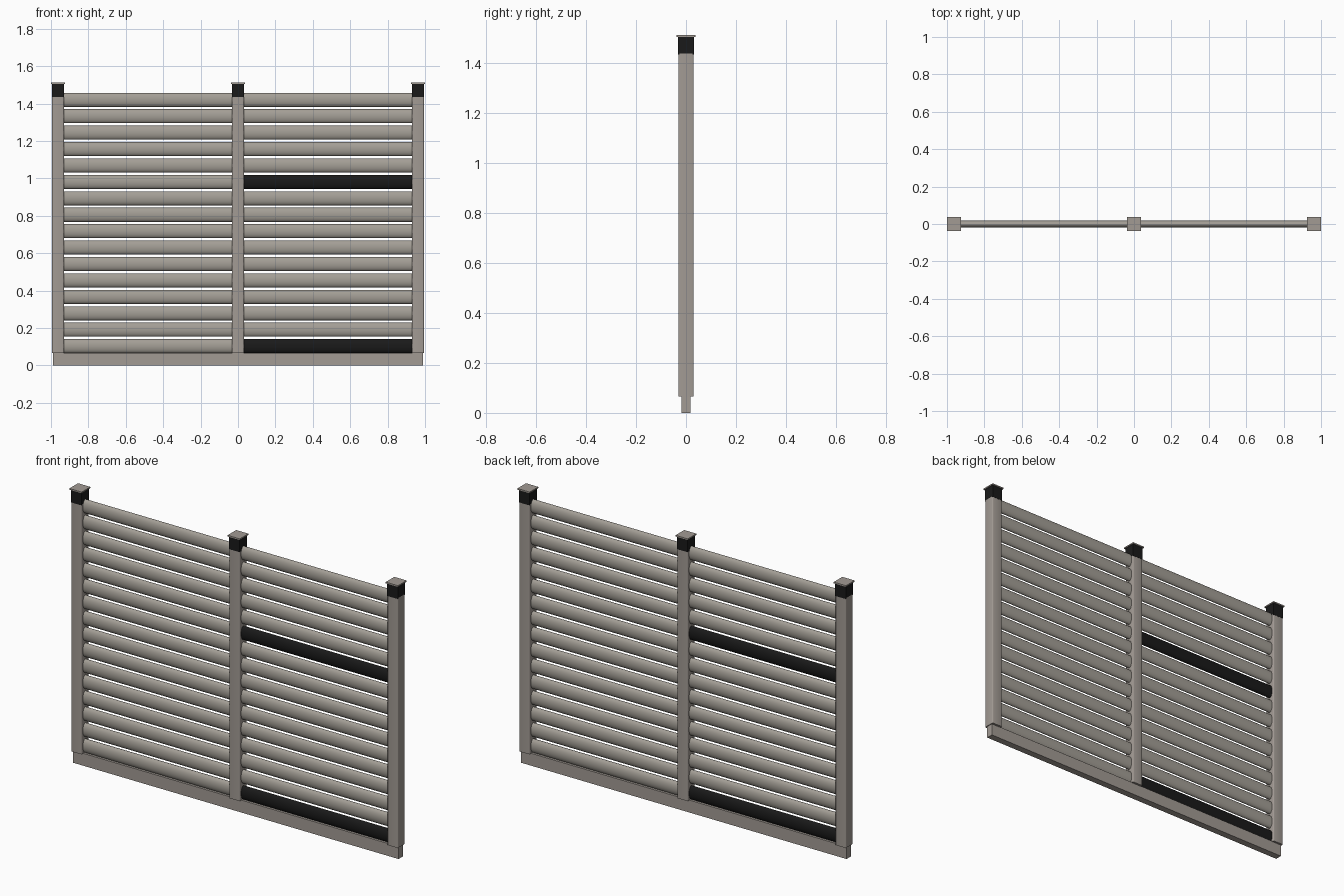
import bpy, bmesh, math

if "Cube" in bpy.data.objects:
    bpy.data.objects.remove(bpy.data.objects["Cube"])


def material(name, rgb):
    m = bpy.data.materials.new(name)
    m.diffuse_color = (*rgb, 1)
    m.use_nodes = True
    m.node_tree.nodes["Principled BSDF"].inputs["Base Color"].default_value = m.diffuse_color
    return m


GREY = material("warm grey", (0.36, 0.325, 0.295))
SLAT = material("slat grey", (0.37, 0.345, 0.305))
BLACK = material("black trim", (0.010, 0.010, 0.010))


def finish(name, bm, mats, smooth=True):
    me = bpy.data.meshes.new(name)
    bmesh.ops.recalc_face_normals(bm, faces=bm.faces)
    bm.to_mesh(me)
    bm.free()
    for m in mats:
        me.materials.append(m)
    ob = bpy.data.objects.new(name, me)
    bpy.context.collection.objects.link(ob)
    if smooth:
        bpy.ops.object.select_all(action='DESELECT')
        ob.select_set(True)
        bpy.context.view_layer.objects.active = ob
        bpy.ops.object.shade_smooth_by_angle(angle=math.radians(40))
    return ob


def box(name, x, hx, hy, z0, z1, mat, round_edges=0.0):
    bm = bmesh.new()
    bmesh.ops.create_cube(bm, size=1)
    for v in bm.verts:
        v.co = (x + v.co.x * 2 * hx, v.co.y * 2 * hy, z0 + (v.co.z + 0.5) * (z1 - z0))
    if round_edges:
        upright = [e for e in bm.edges if abs(e.verts[0].co.z - e.verts[1].co.z) > 1e-4]
        bmesh.ops.bevel(bm, geom=upright, offset=round_edges, segments=3,
                        profile=0.5, affect='EDGES')
    return finish(name, bm, [mat], bool(round_edges))


def slat(name, x0, x1, zc, h, d, black_side=0):
    """Oval louvre; black_side -1 / +1 paints its front / back half black."""
    n = 24
    bm = bmesh.new()
    rings = []
    for x in (x0, x1):
        rings.append([bm.verts.new((x, d / 2 * math.cos(2 * math.pi * i / n),
                                    zc + h / 2 * math.sin(2 * math.pi * i / n)))
                      for i in range(n)])
    for i in range(n):
        j = (i + 1) % n
        bm.faces.new((rings[0][i], rings[0][j], rings[1][j], rings[1][i]))
    for r in rings:
        bm.faces.new(r)
    for f in bm.faces:
        if black_side and f.calc_center_median().y * black_side > 1e-4:
            f.material_index = 1
    return finish(name, bm, [SLAT, BLACK])


# Base rail
box("base_rail", 0, 0.99, 0.019, 0, 0.068, GREY)

# Posts with black collars and thin cap plates
POST_X = 0.9625
for side, x in (("left", -POST_X), ("middle", 0), ("right", POST_X)):
    box(side + "_post", x, 0.032, 0.031, 0.066, 1.44, GREY, 0.005)
    box(side + "_post_collar", x, 0.032, 0.032, 1.436, 1.507, BLACK)
    box(side + "_post_cap", x, 0.0375, 0.0375, 1.506, 1.513, GREY)

# Two bays of sixteen louvre slats; two rows carry black accents on one face
for row in range(16):
    z = 0.1035 + row * 0.0878
    accent = row in (0, 10)
    for bay, x0, x1, face in (("left", -0.94, -0.02, 1), ("right", 0.02, 0.94, -1)):
        slat(f"{bay}_slat_{row + 1}", x0, x1, z, 0.075, 0.038, face if accent else 0)
